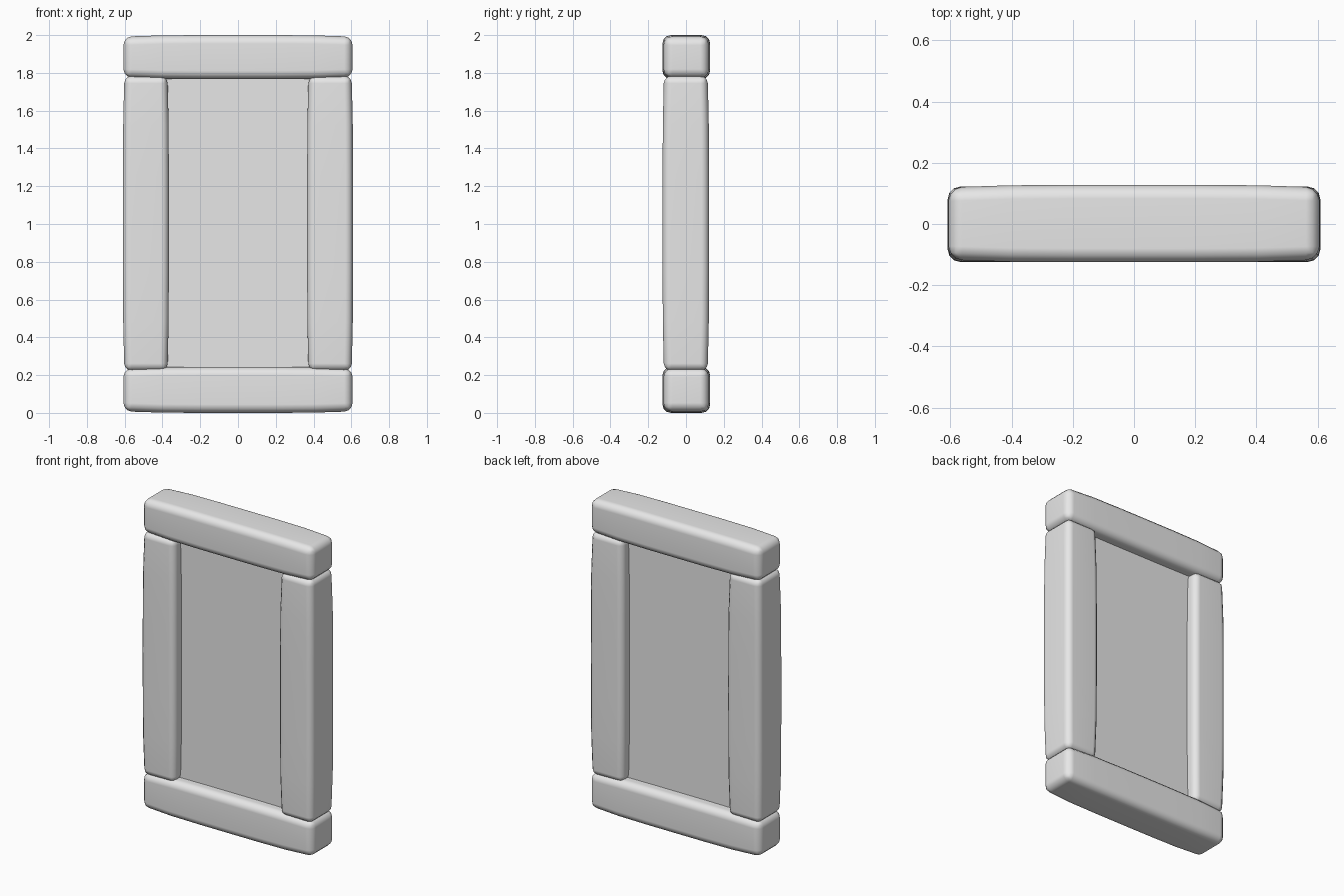
import bpy, bmesh
from mathutils import Vector

cube = bpy.data.objects.get("Cube")
if cube:
    bpy.data.objects.remove(cube, do_unlink=True)

grey = bpy.data.materials.new("stone grey")
grey.use_nodes = True
grey.diffuse_color = (0.8, 0.8, 0.8, 1)
grey.node_tree.nodes["Principled BSDF"].inputs["Base Color"].default_value = (0.8, 0.8, 0.8, 1)


def block(name, low, high, axis=None, bulge=0.0, bevel=0.0):
    """Box between two corners, swollen around the middle of its long axis."""
    low, high = Vector(low), Vector(high)
    centre, half = (low + high) / 2, (high - low) / 2
    bm = bmesh.new()
    bmesh.ops.create_cube(bm, size=2)
    if axis is not None:
        long_edges = [e for e in bm.edges
                      if abs(e.verts[0].co[axis] - e.verts[1].co[axis]) > 1]
        bmesh.ops.subdivide_edges(bm, edges=long_edges, cuts=5, use_grid_fill=True)
    for v in bm.verts:
        t = v.co[axis] if axis is not None else 1
        for i in range(3):
            swell = 0 if i == axis else bulge * (1 - t ** 4)
            v.co[i] = centre[i] + v.co[i] * (half[i] + swell)
    mesh = bpy.data.meshes.new(name)
    bm.to_mesh(mesh)
    bm.free()
    mesh.materials.append(grey)
    obj = bpy.data.objects.new(name, mesh)
    bpy.context.collection.objects.link(obj)
    if bevel:
        mod = obj.modifiers.new("soft edges", "BEVEL")
        mod.width, mod.segments = bevel, 3
        mod.limit_method, mod.angle_limit = "ANGLE", 0.8
        for poly in mesh.polygons:
            poly.use_smooth = True
        normals = obj.modifiers.new("even shading", "WEIGHTED_NORMAL")
        normals.keep_sharp = True
    return obj


# Upper and lower beams
block("top_beam", (-0.607, -0.117, 1.775), (0.607, 0.12, 1.992), 0, 0.008, 0.045)
block("bottom_beam", (-0.607, -0.117, 0.008), (0.607, 0.12, 0.235), 0, 0.008, 0.045)

# Side posts
for side, name in ((1, "left_post"), (-1, "right_post")):
    xs = sorted((side * 0.373, side * 0.602))
    block(name, (xs[0], -0.117, 0.222), (xs[1], 0.115, 1.785), 2, 0.007, 0.04)

# Recessed panel
block("panel", (-0.45, -0.05, 0.15), (0.45, 0.05, 1.85))
